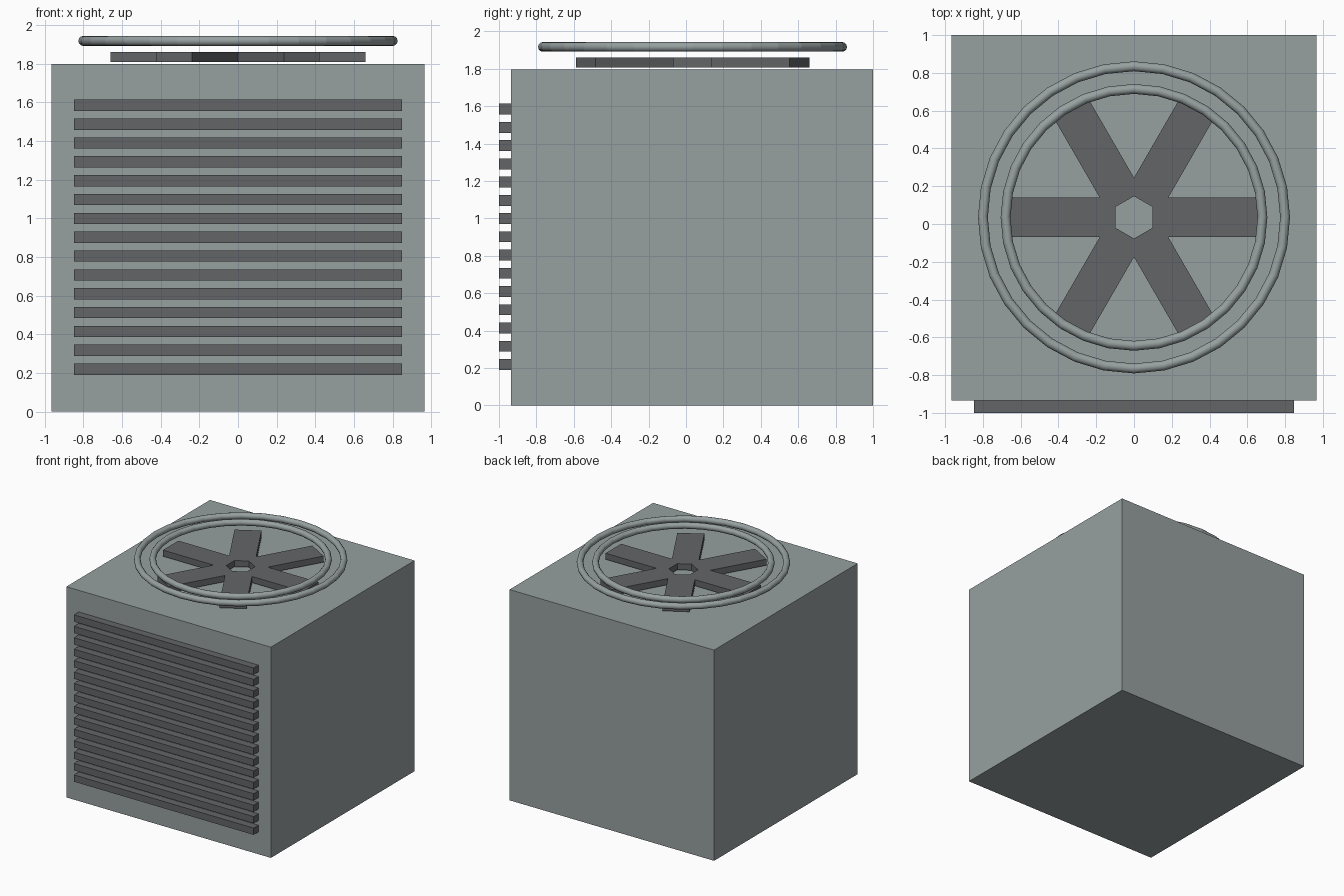
import bpy, bmesh
from math import sin, cos, pi, radians
from mathutils import Vector

if "Cube" in bpy.data.objects:
    bpy.data.objects.remove(bpy.data.objects["Cube"], do_unlink=True)


def material(name, rgb):
    mat = bpy.data.materials.new(name)
    mat.use_nodes = True
    mat.diffuse_color = (*rgb, 1)
    mat.node_tree.nodes["Principled BSDF"].inputs["Base Color"].default_value = (*rgb, 1)
    return mat


casing_grey = material("casing grey", (0.31, 0.35, 0.35))
dark_grey = material("dark grey", (0.125, 0.13, 0.135))
FAN_Y = 0.035


def finish(name, bm, mat):
    bmesh.ops.recalc_face_normals(bm, faces=bm.faces)
    mesh = bpy.data.meshes.new(name)
    bm.to_mesh(mesh)
    bm.free()
    mesh.materials.append(mat)
    obj = bpy.data.objects.new(name, mesh)
    bpy.context.collection.objects.link(obj)
    return obj


def box(name, low, high, mat):
    bm = bmesh.new()
    bmesh.ops.create_cube(bm, size=1)
    low, high = Vector(low), Vector(high)
    for v in bm.verts:
        v.co = (low + high) / 2 + v.co * (high - low)
    return finish(name, bm, mat)


def ring(name, radius, tube, z, segments=32, sides=12):
    """Torus of short straight tubes: smooth around, creased at each joint."""
    bm = bmesh.new()
    loops = []
    for i in range(segments):
        a = 2 * pi * i / segments
        loop = []
        for j in range(sides):
            b = 2 * pi * j / sides
            r = radius + tube * cos(b)
            loop.append(bm.verts.new((r * cos(a), FAN_Y + r * sin(a), z + tube * sin(b))))
        loops.append(loop)
    for i in range(segments):
        p, q = loops[i], loops[(i + 1) % segments]
        for j in range(sides):
            k = (j + 1) % sides
            bm.faces.new((p[j], q[j], q[k], p[k])).smooth = True
    for loop in loops:
        for j in range(sides):
            bm.edges.get((loop[j], loop[(j + 1) % sides])).smooth = False
    return finish(name, bm, casing_grey)


def fan(name, reach, half_width, hole, bottom, top, blades=6):
    """Flat blades joined at a hub with a hexagonal hole."""
    bm = bmesh.new()
    step = 2 * pi / blades
    notch = half_width / sin(step / 2)

    def polar(r, a):
        return bm.verts.new((r * cos(a), FAN_Y + r * sin(a), bottom))

    inner = [polar(hole, (i - 0.5) * step) for i in range(blades)]
    outer = [polar(notch, (i - 0.5) * step) for i in range(blades)]
    for i in range(blades):
        k, a = (i + 1) % blades, i * step
        tips = [bm.verts.new((reach * cos(a) - s * sin(a),
                              FAN_Y + reach * sin(a) + s * cos(a), bottom))
                for s in (-half_width, half_width)]
        bm.faces.new((inner[i], outer[i], outer[k], inner[k]))
        bm.faces.new((outer[i], tips[0], tips[1], outer[k]))
    solid = bmesh.ops.extrude_face_region(bm, geom=bm.faces[:])
    for v in solid["geom"]:
        if isinstance(v, bmesh.types.BMVert):
            v.co.z = top
    return finish(name, bm, dark_grey)


# Main casing
box("casing", (-0.965, -0.935, 0), (0.965, 1, 1.797), casing_grey)

# Front vent slats
for n in range(15):
    z = 0.19 + n * 0.0975
    box(f"vent_slat_{n + 1}", (-0.848, -1, z), (0.848, -0.935, z + 0.058), dark_grey)

# Fan and its guard rings
fan("fan_blades", 0.66, 0.105, 0.112, 1.807, 1.86)
ring("outer_guard_ring", 0.8, 0.026, 1.917)
ring("inner_guard_ring", 0.68, 0.026, 1.917)
